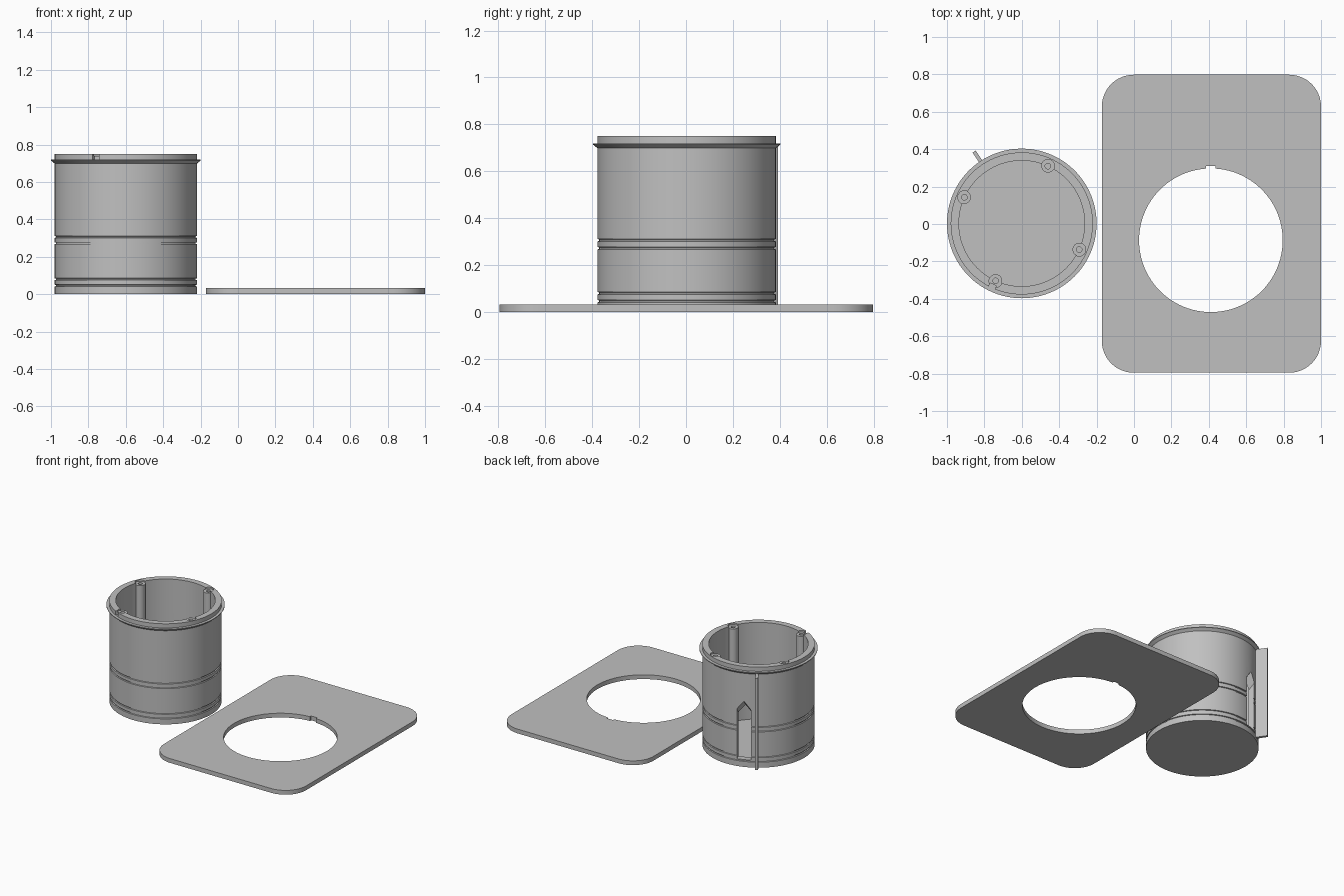
import bpy, bmesh, math
from mathutils import Matrix, Vector

if "Cube" in bpy.data.objects:
    bpy.data.objects.remove(bpy.data.objects["Cube"])

CX, CY = -0.6, 0.003          # axis of the round housing
gray = bpy.data.materials.new("light_gray")
gray.diffuse_color = (0.53, 0.53, 0.53, 1)
gray.use_nodes = True
gray.node_tree.nodes["Principled BSDF"].inputs["Base Color"].default_value = gray.diffuse_color


def make(name, bm):
    bmesh.ops.recalc_face_normals(bm, faces=bm.faces)
    me = bpy.data.meshes.new(name)
    bm.to_mesh(me)
    bm.free()
    me.materials.append(gray)
    ob = bpy.data.objects.new(name, me)
    bpy.context.collection.objects.link(ob)
    return ob


def cylinder(name, x, y, r, z0, z1, n=32):
    bm = bmesh.new()
    bmesh.ops.create_cone(bm, cap_ends=True, segments=n, radius1=r, radius2=r, depth=z1 - z0,
                          matrix=Matrix.Translation((x, y, (z0 + z1) / 2)))
    return make(name, bm)


def box(name, center, size, angle=0.0):
    bm = bmesh.new()
    bmesh.ops.create_cube(bm, size=1, matrix=Matrix.Translation(center)
                          @ Matrix.Rotation(angle, 4, 'Z') @ Matrix.Diagonal((*size, 1)))
    return make(name, bm)


def polar(r, deg, z):
    a = math.radians(deg)
    return Vector((CX + r * math.cos(a), CY + r * math.sin(a), z))


def boolean(ob, tool, op='DIFFERENCE'):
    m = ob.modifiers.new(op.lower(), 'BOOLEAN')
    m.operation, m.object, m.solver = op, tool, 'EXACT'
    bpy.context.view_layer.objects.active = ob
    bpy.ops.object.modifier_apply(modifier=m.name)
    bpy.data.objects.remove(tool)


def smooth(ob):
    bpy.ops.object.select_all(action='DESELECT')
    ob.select_set(True)
    bpy.context.view_layer.objects.active = ob
    bpy.ops.object.shade_smooth_by_angle(angle=math.radians(30))


# Cover plate: rounded rectangle with a keyed round hole
bm = bmesh.new()
x0, x1, y0, y1, rad, thick = -0.172, 1.0, -0.795, 0.798, 0.17, 0.032
pts = []
for k, (x, y) in enumerate([(x1 - rad, y1 - rad), (x0 + rad, y1 - rad),
                            (x0 + rad, y0 + rad), (x1 - rad, y0 + rad)]):
    for i in range(13):
        a = math.pi / 2 * (k + i / 12)
        pts.append(bm.verts.new((x + rad * math.cos(a), y + rad * math.sin(a), 0)))
face = bm.faces.new(pts)
ext = bmesh.ops.extrude_face_region(bm, geom=[face])
bmesh.ops.translate(bm, vec=(0, 0, thick),
                    verts=[v for v in ext['geom'] if isinstance(v, bmesh.types.BMVert)])
plate = make("cover_plate", bm)
boolean(plate, cylinder("hole_cutter", 0.411, -0.087, 0.384, -0.1, 0.1, 96))
boolean(plate, box("key_cutter", (0.411, 0.26, 0), (0.05, 0.1, 0.2)))
smooth(plate)

# Round housing: closed bottom, ring grooves, flared flange and raised rim
R, G, FLOOR, RI = 0.38, 0.373, 0.03, 0.336
profile = [(0, 0), (R, 0)]
for z in (0.046, 0.08, 0.272, 0.306):
    profile += [(R, z - 0.005), (G, z - 0.003), (G, z + 0.003), (R, z + 0.005)]
profile += [(R, 0.698), (0.4, 0.714), (0.4, 0.719), (R, 0.719), (R, 0.75),
            (RI, 0.75), (RI, FLOOR), (0, FLOOR)]
bm = bmesh.new()
vs = [bm.verts.new((CX + r, CY, z)) for r, z in profile]
edges = [bm.edges.new(p) for p in zip(vs, vs[1:])]
bmesh.ops.spin(bm, geom=vs + edges, cent=(CX, CY, 0), axis=(0, 0, 1),
               angle=math.tau, steps=96)
bmesh.ops.remove_doubles(bm, verts=bm.verts, dist=1e-5)
housing = make("housing", bm)

# Four screw bosses, sunk slightly below the rim, each with a screw hole
for k in range(4):
    p = polar(0.337, 65.5 + 90 * k, 0)
    boolean(housing, cylinder("boss", p.x, p.y, 0.035, 0.015, 0.74), 'UNION')
    boolean(housing, cylinder("recess_cutter", p.x, p.y, 0.0352, 0.738, 0.8))
    boolean(housing, cylinder("screw_cutter", p.x, p.y, 0.015, 0.5, 0.8, 20))

# Small notch in the outside of the rim
boolean(housing, box("notch_cutter", polar(0.385, -115, 0.76), (0.05, 0.036, 0.078),
                     math.radians(-115)))

# Gabled cable window through the wall, its roof sloping down inwards
bm = bmesh.new()
out = polar(1, 110, 0) - Vector((CX, CY, 0))
side = Vector((-out.y, out.x, 0))
rings = []
for r, drop in ((0.30, 0.10), (0.42, -0.02)):
    base = Vector((CX, CY, 0)) + out * r
    rings.append([bm.verts.new(base + side * s + Vector((0, 0, z))) for s, z in
                  ((-0.05, 0.055), (0.05, 0.055), (0.05, 0.45 - drop),
                   (0, 0.51 - drop), (-0.05, 0.45 - drop))])
for ring in rings:
    bm.faces.new(ring)
for i in range(5):
    j = (i + 1) % 5
    bm.faces.new((rings[0][i], rings[0][j], rings[1][j], rings[1][i]))
boolean(housing, make("window_cutter", bm))
smooth(housing)

# Upright locating fin on the back left of the housing
box("locating_fin", polar(0.418, 123.5, 0.362), (0.086, 0.02, 0.685), math.radians(123.5))
